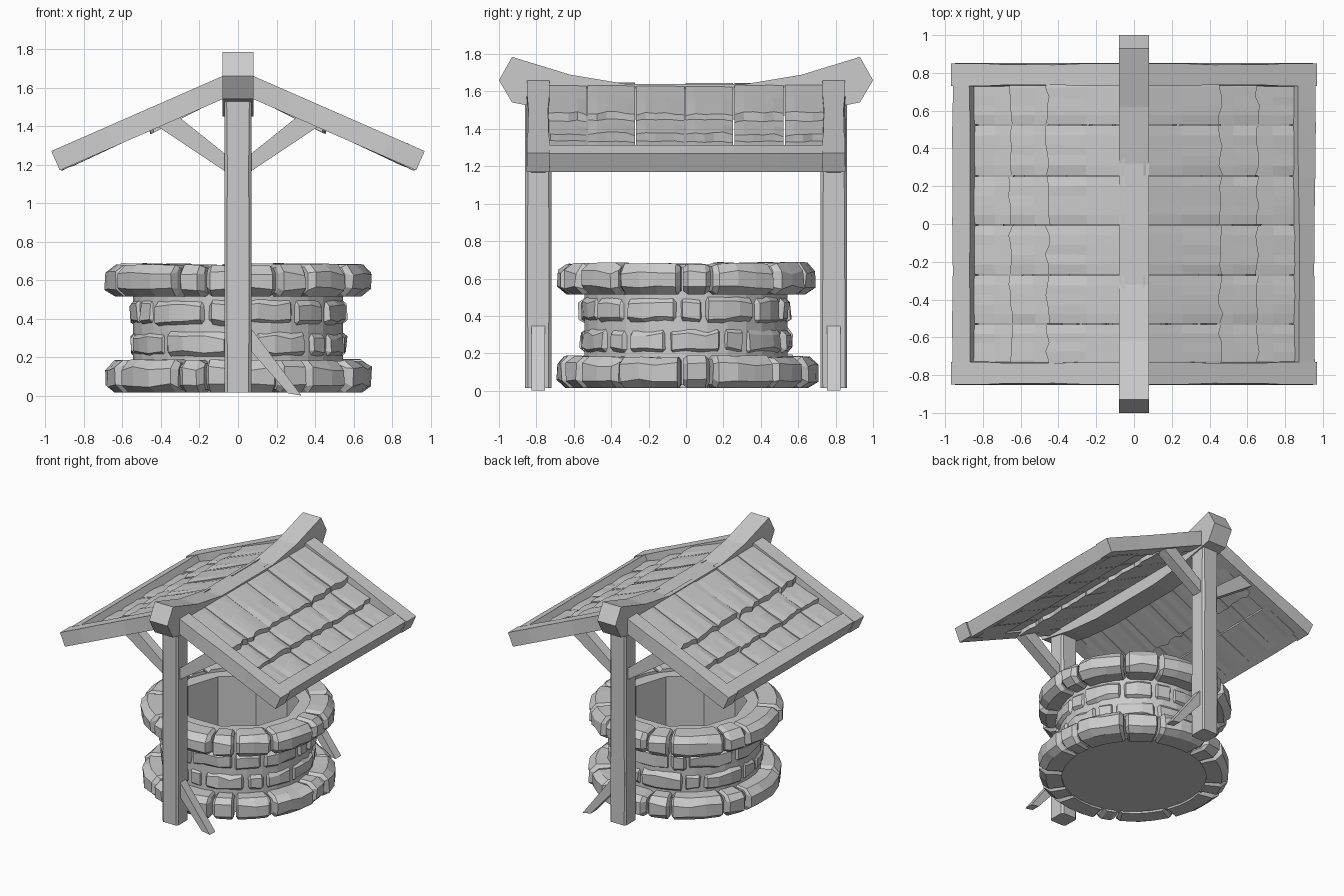
import bpy, bmesh, math, random

if "Cube" in bpy.data.objects:
    bpy.data.objects.remove(bpy.data.objects["Cube"])

random.seed(7)
rnd = lambda a: random.uniform(-a, a)


def loft(bm, rings):
    """Skin a list of equal-length point rings and cap both ends."""
    vs = [[bm.verts.new(p) for p in r] for r in rings]
    n = len(vs[0])
    for a, b in zip(vs, vs[1:]):
        for i in range(n):
            j = (i + 1) % n
            bm.faces.new((a[i], a[j], b[j], b[i]))
    bm.faces.new(vs[0])
    bm.faces.new(vs[-1])


def finish(bm, name):
    bmesh.ops.remove_doubles(bm, verts=bm.verts, dist=0.0005)
    bmesh.ops.recalc_face_normals(bm, faces=bm.faces)
    me = bpy.data.meshes.new(name)
    bm.to_mesh(me)
    bm.free()
    ob = bpy.data.objects.new(name, me)
    bpy.context.collection.objects.link(ob)
    return ob


def prism(name, profile, y0, y1):
    """Extrude an xz profile between two y positions."""
    bm = bmesh.new()
    loft(bm, [[(x, y, z) for x, z in profile] for y in (y0, y1)])
    return finish(bm, name)


def roof_z(x):
    return 1.66 - 0.438 * (abs(x) - 0.08)


# ---- stone rings ----
JOINTS = [-156, -118, -105, -72, -57, -33, -2, 12, 44, 66, 100, 115, 150, 166, 204]


def stone_ring(name, z0, z1, ro, turn, flip, rin=0.52):
    bm = bmesh.new()
    joints = sorted(flip * j + turn for j in JOINTS)
    for a, b in zip(joints, joints[1:]):
        pad, edge = 0.6, 2.6
        n = max(1, round((b - a) / 11))
        inner = [a + edge + (b - a - 2 * edge) * i / n for i in range(n + 1)]
        angles = [a + pad] + inner + [b - pad]
        r_top, r_out, h = rnd(0.008), ro + rnd(0.01) - 0.006, rnd(0.006)
        rings = []
        for k, ang in enumerate(angles):
            end = k in (0, len(angles) - 1)
            s = 0.035 if end else 0
            v = 0.018 if end else 0
            prof = [(rin, z0 + v), (r_out - 0.05 - s * 0.5, z0 + v),
                    (r_out - s + rnd(0.007), z0 + 0.04 + rnd(0.012)),
                    (r_out - s + rnd(0.007), z1 - 0.045 + rnd(0.012)),
                    (r_out - 0.045 - s * 0.5 + r_top, z1 - v + h + rnd(0.004)),
                    (rin, z1 - v + h)]
            t = math.radians(ang + (0 if end else rnd(0.8)))
            rings.append([(r * math.cos(t), r * math.sin(t), z) for r, z in prof])
        loft(bm, rings)
    return finish(bm, name)


stone_ring("bottom_stone_ring", 0.015, 0.185, 0.70, 0, 1)
stone_ring("lower_stone_ring", 0.185, 0.348, 0.575, 23, 1, 0.45)
stone_ring("upper_stone_ring", 0.348, 0.515, 0.575, 8, -1, 0.45)
stone_ring("top_stone_ring", 0.515, 0.68, 0.70, 0, 1)

# ---- hollow shaft: round outside, coarse facets inside, closed floor ----
bm = bmesh.new()
N = 30
hole = 0.44


def hole_point(i, z):
    t = i // 3 * math.tau / 10
    u = t + math.tau / 10
    f = i % 3 / 3
    return (hole * (math.cos(t) * (1 - f) + math.cos(u) * f),
            hole * (math.sin(t) * (1 - f) + math.sin(u) * f), z)


def circle(r, z):
    return [(r * math.cos(i * math.tau / N), r * math.sin(i * math.tau / N), z) for i in range(N)]


loft(bm, [circle(0.545, 0.03), circle(0.545, 0.66),
          [hole_point(i, 0.66) for i in range(N)],
          [hole_point(i, 0.06) for i in range(N)]])
finish(bm, "well_shaft")

# ---- ridge beam, swept up towards pointed ends ----
half = [(0, 1.64, 1.45), (0.32, 1.64, 1.45), (0.62, 1.69, 1.48),
        (0.93, 1.785, 1.542), (1.0, 1.66, 1.66)]
stations = [(-y, t, b) for y, t, b in half[:0:-1]] + half
bm = bmesh.new()
loft(bm, [[(-0.08, y, t), (0.08, y, t), (0.08, y, b), (-0.08, y, b)] for y, t, b in stations])
finish(bm, "ridge_beam")

# ---- posts, rafters and braces at each end ----
for e, end in ((-1, "front"), (1, "back")):
    yc = 0.79 * e

    # post with chipped corner edges
    bm = bmesh.new()
    rings = []
    for z in (0.015, 0.4, 0.7, 1.17, 1.56):
        w, d, c = 0.07, 0.07, 0.008 + abs(rnd(0.008))
        rings.append([(-w + c, yc - d, z), (w - c, yc - d, z), (w, yc - d + c, z), (w, yc + d - c, z),
                      (w - c, yc + d, z), (-w + c, yc + d, z), (-w, yc + d - c, z), (-w, yc - d + c, z)])
    loft(bm, rings)
    finish(bm, end + "_post")

    # foot brace on one side only
    prism(end + "_foot_brace", [(0.06, 0.36), (0.06, 0.24), (0.26, 0.012), (0.33, 0.0)],
          yc - 0.035, yc + 0.035)

    for s, side in ((-1, "left"), (1, "right")):
        prism(f"{end}_{side}_roof_brace",
              [(s * x, z) for x, z in ((0.06, 1.16), (0.06, 1.25), (0.31, 1.45), (0.42, 1.40))],
              yc - 0.04, yc + 0.04)
        # rafter with slightly uneven sides
        bm = bmesh.new()
        rings = []
        for x, cut in ((0.0, 0), (0.25, 0), (0.42, 0.014), (0.68, 0.012), (0.8, 0), (0.97, 0)):
            t = 0.055 - cut * 0.3
            low = x - (0.045 if x > 0.1 else 0)
            zl = roof_z(x) - (0.10 if x > 0.1 else 0.12)
            rings.append([(s * x, yc - 0.06 + cut * 0.5, roof_z(x)), (s * x, yc + 0.06 - cut * 0.5, roof_z(x)),
                          (s * low, yc + 0.062, zl), (s * low, yc - 0.062, zl)])
        loft(bm, rings)
        finish(bm, f"{end}_{side}_rafter")

# ---- eave boards and shingles on each slope ----
# row: upper x, lower x, depth of top face below roof line at both ends, same for underside
ROWS = [(0.05, 0.46, 0.03, 0.008, 0.11, 0.135),
        (0.40, 0.655, 0.055, 0.035, 0.10, 0.11),
        (0.60, 0.875, 0.085, 0.055, 0.12, 0.125)]
COLS = [-0.775, -0.53, -0.27, -0.005, 0.255, 0.525, 0.775]

for s, side in ((-1, "left"), (1, "right")):
    bm = bmesh.new()
    rings = []
    for y in (-0.75, -0.5, -0.25, 0, 0.25, 0.5, 0.75):
        w = 0.006 + rnd(0.005)
        prof = [(0.865 + w, roof_z(0.865)), (0.965 - w, roof_z(0.965)),
                (0.92 - w, roof_z(0.965) - 0.10), (0.822, roof_z(0.865) - 0.10)]
        rings.append([(s * x, y, z - 0.003) for x, z in prof])
    loft(bm, rings)
    finish(bm, side + "_eave_board")

    bm = bmesh.new()
    for xa, xb, ta, tb, ba, bb in ROWS:
        for c, (y0, y1) in enumerate(zip(COLS, COLS[1:])):
            lift, skew = rnd(0.006), rnd(0.007)
            rings = []
            for k in range(6):
                y = y0 + 0.003 + (y1 - y0 - 0.006) * k / 5
                sk = skew if 0 < k < 5 else 0
                x1 = xb + rnd(0.012)
                xm = (xa + x1) / 2
                chip = 0.008 if k in (0, 5) else 0
                prof = [(xa, ta + lift), (xm, (ta + tb) / 2 + lift + chip), (x1, tb + lift + chip + rnd(0.004)),
                        (x1 - 0.015, bb + rnd(0.003)), (xa, ba)]
                rings.append([(s * x, y + sk * (x - xa), roof_z(x) - d) for x, d in prof])
            loft(bm, rings)
    finish(bm, side + "_shingles")
